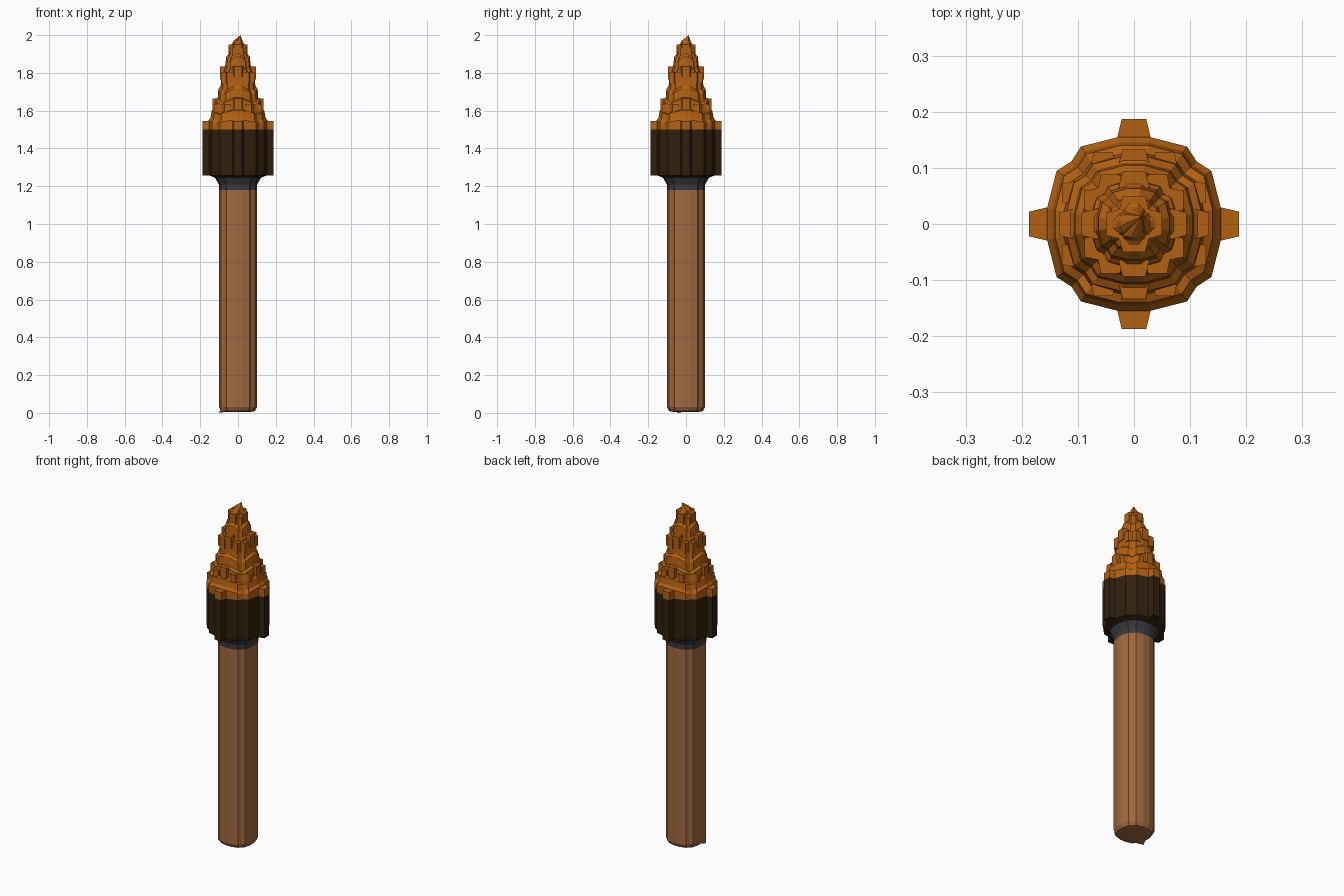
import bpy
from math import radians
from mathutils import Matrix, Vector

cube = bpy.data.objects.get("Cube")
if cube:
    bpy.data.objects.remove(cube, do_unlink=True)


def material(name, rgb):
    mat = bpy.data.materials.new(name)
    mat.use_nodes = True
    mat.diffuse_color = (*rgb, 1)
    mat.node_tree.nodes["Principled BSDF"].inputs["Base Color"].default_value = (*rgb, 1)
    return mat


WOOD = material("brown wood", (0.35, 0.14, 0.05))
METAL = material("dark grey metal", (0.045, 0.045, 0.05))
CHAR = material("charred brown", (0.03, 0.014, 0.004))
FIRE = material("flame orange", (0.45, 0.12, 0.006))

# Rounded square cross-section of unit half-width, one quarter turned four times
QUARTER = [(1, -0.18), (1, 0.18), (0.89, 0.61), (0.72, 0.72), (0.61, 0.89)]
DROP = [0, 0, 0.6, 1, 0.6]
SECTION = [Matrix.Rotation(radians(90 * q), 2) @ Vector(p)
           for q in range(4) for p in QUARTER]
N = len(SECTION)


def make(name, verts, faces, mat):
    mesh = bpy.data.meshes.new(name)
    mesh.from_pydata(verts, [], faces)
    mesh.materials.append(mat)
    obj = bpy.data.objects.new(name, mesh)
    bpy.context.collection.objects.link(obj)
    return obj


def loft(name, profile, mat, tip=None):
    """Stack the section along (half-width, z, corner drop) rows."""
    verts = [(p.x * r, p.y * r, z - d * DROP[i % len(DROP)])
             for r, z, d in profile for i, p in enumerate(SECTION)]
    faces = [(k * N + i, k * N + (i + 1) % N, (k + 1) * N + (i + 1) % N, (k + 1) * N + i)
             for k in range(len(profile) - 1) for i in range(N)]
    faces.append(tuple(reversed(range(N))))
    last = (len(profile) - 1) * N
    if tip:
        verts.append(tip)
        faces += [(last + i, last + (i + 1) % N, len(verts) - 1) for i in range(N)]
    else:
        faces.append(tuple(range(last, last + N)))
    return make(name, verts, faces, mat)


def blocks(name, inner, outer, z0, z1, mat, width=0.022, side=0):
    """Four tapered blocks, one on each side, shifted sideways if needed."""
    verts, faces = [], []
    flare = width * 1.4
    for q in range(4):
        turn = Matrix.Rotation(radians(90 * q), 3, 'Z')
        b = len(verts)
        for z in (z0, z1):
            for x, y in ((inner, -flare), (outer, -width), (outer, width), (inner, flare)):
                verts.append(turn @ Vector((x, y + side, z)))
        faces += [(b + 3, b + 2, b + 1, b), (b + 4, b + 5, b + 6, b + 7)]
        faces += [(b + i, b + (i + 1) % 4, b + 4 + (i + 1) % 4, b + 4 + i) for i in range(4)]
    return make(name, verts, faces, mat)


# Wooden handle with a chamfered foot and one splinter
handle = loft("handle", [(0.07, 0.006, 0), (0.09, 0.01, 0), (0.1, 0.03, 0),
                         (0.1, 1.18, 0)], WOOD)
splinter = min(handle.data.vertices[N:2 * N], key=lambda v: v.co.x + v.co.y * 0.3)
splinter.co = (-0.1, -0.04, 0)

# Metal collar flaring into the charred head
loft("collar", [(0.1, 1.18, 0), (0.102, 1.21, 0), (0.122, 1.245, 0)], METAL)
loft("head", [(0.122, 1.245, 0), (0.152, 1.257, 0), (0.155, 1.28, 0), (0.155, 1.5, 0)], CHAR)
blocks("head_ribs", 0.15, 0.187, 1.257, 1.5, CHAR)
blocks("rib_flames", 0.15, 0.187, 1.5, 1.545, FIRE)

# Stepped flame narrowing to a crooked tip
loft("flame", [
    (0.155, 1.5, 0), (0.155, 1.55, 0.02), (0.145, 1.565, 0.02), (0.14, 1.6, 0.02),
    (0.125, 1.61, 0.03), (0.12, 1.66, 0.03), (0.107, 1.67, 0.03), (0.104, 1.715, 0.03),
    (0.092, 1.73, 0.03), (0.088, 1.78, 0.03), (0.078, 1.79, 0.03), (0.075, 1.83, 0.03),
    (0.067, 1.84, 0.03), (0.063, 1.885, 0.03), (0.05, 1.9, 0.02), (0.045, 1.945, 0.02),
    (0.03, 1.955, 0.01), (0.024, 1.97, 0.01)], FIRE, tip=(0.014, 0.014, 2.0))

# Crowns of small blocks: tall in the middle of each side, lower beside it
for tier, (r, top, step) in enumerate([(0.134, 1.665, 0.055), (0.094, 1.835, 0.042),
                                       (0.05, 1.95, 0.0)]):
    blocks(f"crown_{tier + 1}", r - 0.03, r, top - 0.07, top, FIRE, width=0.02)
    if step:
        for label, s in (("left", step), ("right", -step)):
            blocks(f"crown_{tier + 1}_{label}", r - 0.04, r - 0.006, top - 0.09,
                   top - 0.03, FIRE, width=0.017, side=s)
